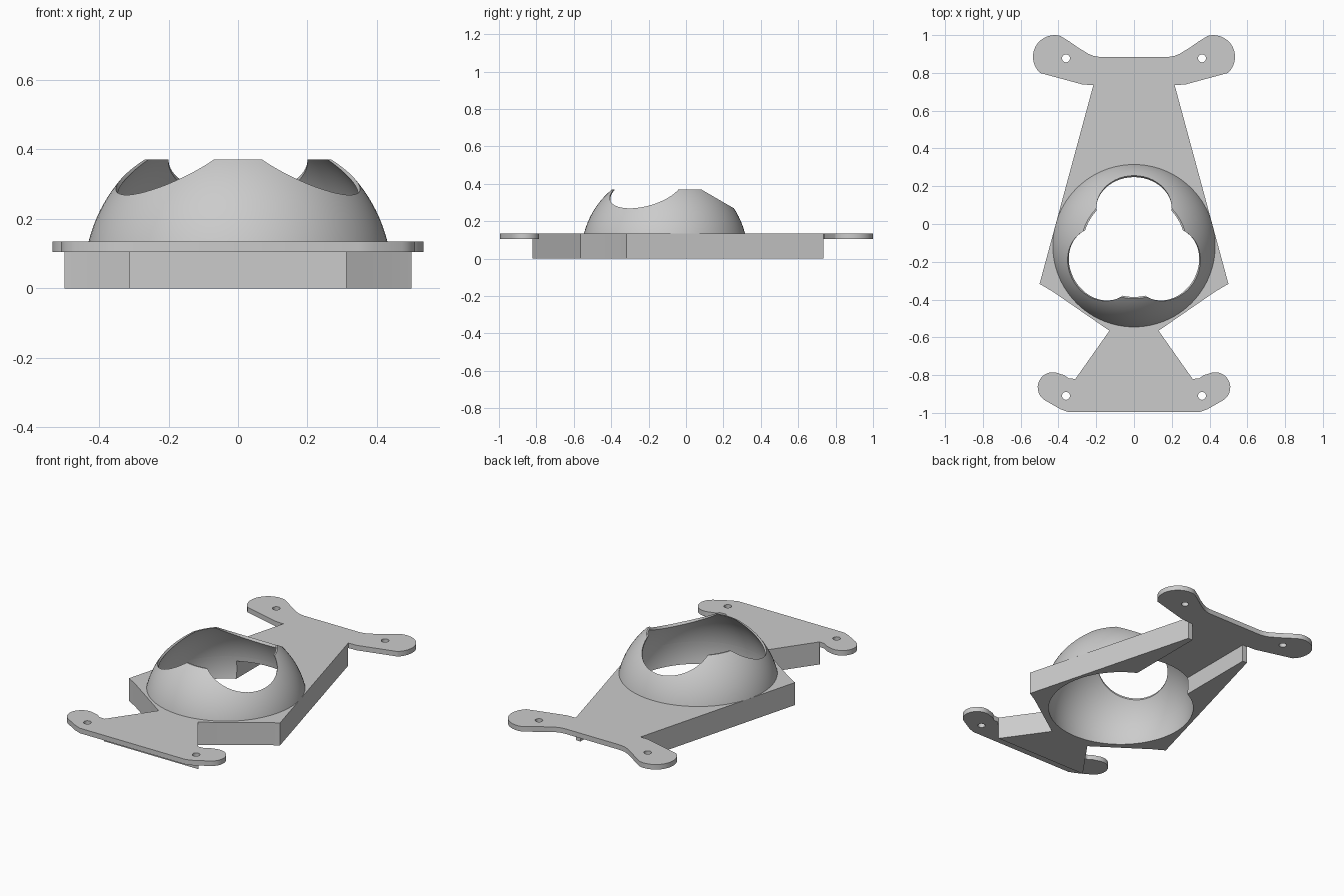
import bpy, bmesh
from math import sin, cos, pi, sqrt, radians
from mathutils import Vector, Matrix

old = bpy.data.objects.get("Cube")
if old:
    bpy.data.objects.remove(old)

grey = bpy.data.materials.new("light_grey")
grey.use_nodes = True
color = (0.6, 0.6, 0.6, 1)
grey.diffuse_color = color
grey.node_tree.nodes["Principled BSDF"].inputs["Base Color"].default_value = color

CENTRE_Y = -0.115          # dome axis
PLATE_LOW, PLATE_TOP, DOME_TOP = 0.105, 0.135, 0.37
OUTER = (0.026, 0.4436)    # sphere centre height, radius
INNER = (0.06, 0.412)


def make(name, bm):
    bmesh.ops.recalc_face_normals(bm, faces=bm.faces)
    mesh = bpy.data.meshes.new(name)
    bm.to_mesh(mesh)
    bm.free()
    mesh.materials.append(grey)
    obj = bpy.data.objects.new(name, mesh)
    bpy.context.collection.objects.link(obj)
    return obj


def prism(name, half, z0, z1):
    """Extrude an outline given by its +x half, mirrored across x = 0."""
    pts = half + [(-x, y) for x, y in reversed(half)]
    bm = bmesh.new()
    face = bm.faces.new([bm.verts.new((x, y, z0)) for x, y in pts])
    top = bmesh.ops.extrude_face_region(bm, geom=[face])["geom"]
    bmesh.ops.translate(bm, vec=(0, 0, z1 - z0),
                        verts=[v for v in top if isinstance(v, bmesh.types.BMVert)])
    return make(name, bm)


def lathe(name, profile, steps=96):
    """Closed ring made by turning an (r, z) profile around the dome axis."""
    bm = bmesh.new()
    rings = [[bm.verts.new((r * cos(2 * pi * i / steps),
                            CENTRE_Y + r * sin(2 * pi * i / steps), z))
              for r, z in profile] for i in range(steps)]
    n = len(profile)
    for i in range(steps):
        a, b = rings[i], rings[(i + 1) % steps]
        for k in range(n):
            m = (k + 1) % n
            bm.faces.new((a[k], b[k], b[m], a[m]))
    return make(name, bm)


def cylinder(name, centre, axis, radius, depth, sides):
    bm = bmesh.new()
    turn = Vector(axis).to_track_quat('Z', 'Y').to_matrix().to_4x4()
    bmesh.ops.create_cone(bm, cap_ends=True, segments=sides, radius1=radius,
                          radius2=radius, depth=depth,
                          matrix=Matrix.Translation(centre) @ turn)
    return make(name, bm)


def cut(obj, cutter):
    mod = obj.modifiers.new("cut", 'BOOLEAN')
    mod.operation, mod.solver, mod.object = 'DIFFERENCE', 'EXACT', cutter
    bpy.context.view_layer.objects.active = obj
    bpy.ops.object.modifier_apply(modifier=mod.name)
    bpy.data.objects.remove(cutter)


def arc(cx, cy, r, a0, a1, steps=14):
    angles = [radians(a0 + (a1 - a0) * i / steps) for i in range(steps + 1)]
    return [(cx + r * cos(a), cy + r * sin(a)) for a in angles]


def sphere_profile(sphere, z0, z1, steps):
    c, r = sphere
    zs = [z0 + (z1 - z0) * i / steps for i in range(steps + 1)]
    return [(sqrt(r * r - (z - c) ** 2), z) for z in zs]


# Base: full outline, front to back along the +x side
outline = [(0.35, -0.995), (0.39, -0.98)]
outline += arc(0.43, -0.865, 0.08, -58, 115)
outline += [(0.37, -0.80), (0.345, -0.818), (0.31, -0.82),
            (0.13, -0.565), (0.43, -0.358), (0.50, -0.317),
            (0.215, 0.736), (0.27, 0.738)]
outline += arc(0.42, 0.885, 0.115, -48, 105)
outline += [(0.34, 0.965), (0.29, 0.93), (0.24, 0.90), (0.215, 0.89), (0.185, 0.885)]
base = prism("base_plate", outline, 0, PLATE_TOP)

# Underside: thin front ears, thin rear ears and the channel between the ribs
cut(base, prism("front_relief", [(0.6, -1.1), (0.6, -0.7), (0.312, -0.7),
                                 (0.312, -0.82)], -0.1, PLATE_LOW))
cut(base, prism("rear_relief", [(0.185, -0.05), (0.185, 0.734), (0.6, 0.734),
                                (0.6, 1.1)], -0.1, PLATE_LOW))

# Round opening under the dome
bore = sphere_profile(INNER, -0.03, PLATE_TOP, 11) + sphere_profile(INNER, 0.16, 0.2, 2)
bm = bmesh.new()
steps = 96
rings = [[bm.verts.new((r * cos(2 * pi * i / steps),
                        CENTRE_Y + r * sin(2 * pi * i / steps), z))
          for i in range(steps)] for r, z in bore]
for low, high in zip(rings, rings[1:]):
    for i in range(steps):
        j = (i + 1) % steps
        bm.faces.new((low[i], low[j], high[j], high[i]))
bm.faces.new(rings[0])
bm.faces.new(rings[-1])
cut(base, make("bore", bm))

# Screw holes
for x in (-0.36, 0.36):
    for y in (-0.91, 0.877):
        cut(base, cylinder("screw_hole", (x, y, 0.12), (0, 0, 1), 0.021, 0.2, 20))

# Dome: thin shell with a flat top and three tilted round openings
shell = sphere_profile(OUTER, PLATE_TOP, DOME_TOP, 24)
shell += sphere_profile(INNER, DOME_TOP, PLATE_TOP, 24)
dome = lathe("dome", shell)
for azimuth in (90, 210, 330):
    a, tilt = radians(azimuth), radians(30)
    axis = Vector((sin(tilt) * cos(a), sin(tilt) * sin(a), cos(tilt)))
    centre = Vector((0, CENTRE_Y, OUTER[0])) + axis * 0.45
    cut(dome, cylinder("dome_opening", centre, axis, 0.2, 0.5, 72))

# Smooth curved walls, keep edges sharp
for obj in (base, dome):
    bpy.ops.object.select_all(action='DESELECT')
    obj.select_set(True)
    bpy.context.view_layer.objects.active = obj
    bpy.ops.object.shade_smooth_by_angle(angle=radians(25))
